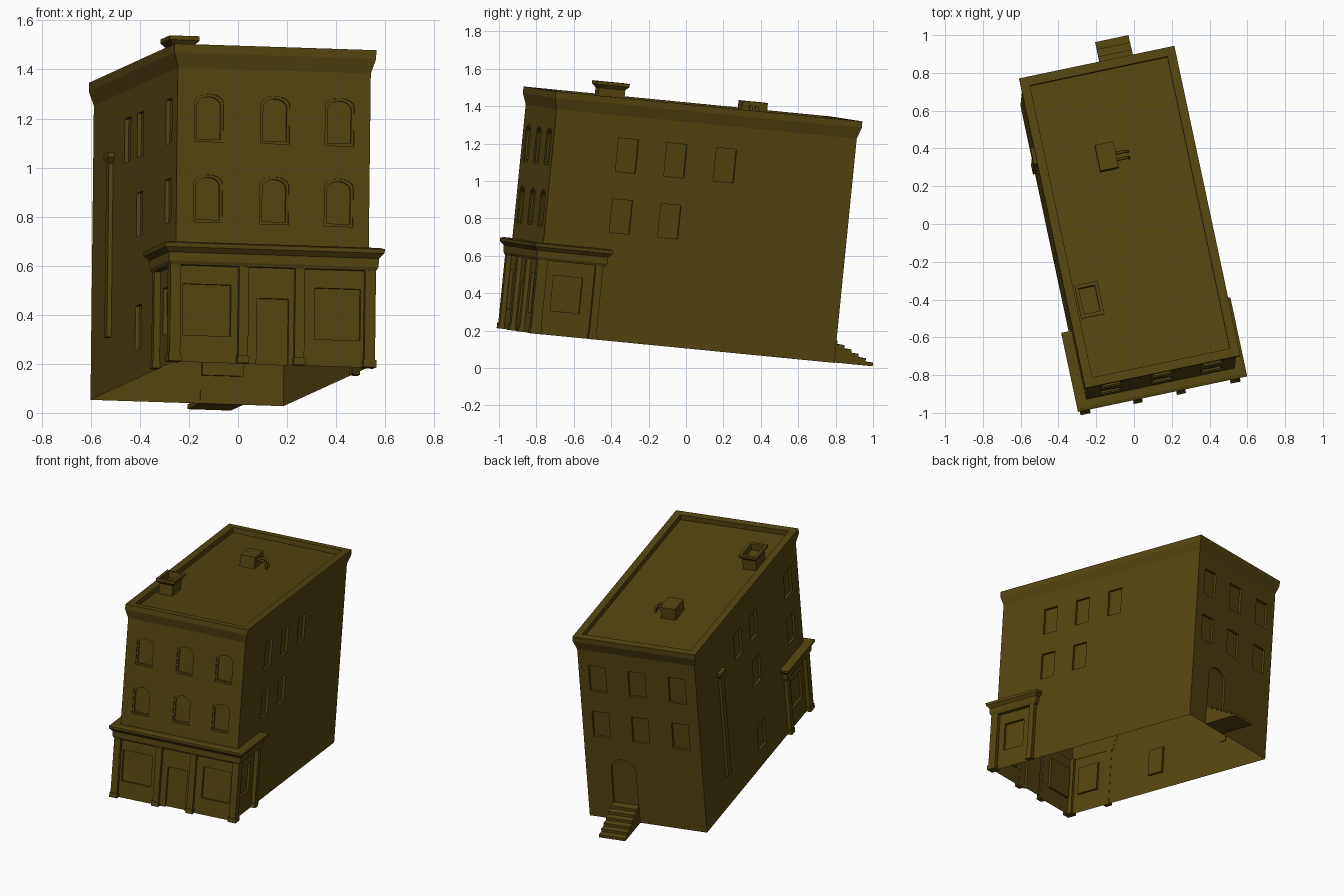
import bpy, bmesh, math
from mathutils import Matrix, Vector

if "Cube" in bpy.data.objects:
    bpy.data.objects.remove(bpy.data.objects["Cube"])

# The whole building is turned and slightly tilted: local axes -> world
rot = Matrix(((0.9775, -0.205, 0.0114),
              (0.2086, 0.974, 0.0994),
              (-0.032, -0.095, 0.995))).to_quaternion().to_matrix().to_4x4()
PLACE = Matrix.Translation((-0.037, -0.092, 0.1185)) @ rot
HX, HY = 0.402, 0.824          # wall half width / half depth

mat = bpy.data.materials.new("dark olive")
mat.diffuse_color = (0.09, 0.062, 0.005, 1)
mat.use_nodes = True
mat.node_tree.nodes["Principled BSDF"].inputs["Base Color"].default_value = mat.diffuse_color


def finish(name, bm):
    bmesh.ops.recalc_face_normals(bm, faces=bm.faces)
    me = bpy.data.meshes.new(name)
    bm.to_mesh(me)
    bm.free()
    me.materials.append(mat)
    ob = bpy.data.objects.new(name, me)
    bpy.context.collection.objects.link(ob)
    return ob


def add_loft(bm, loops):
    rows = [[bm.verts.new(p) for p in lp] for lp in loops]
    n = len(rows[0])
    for a, b in zip(rows, rows[1:]):
        for i in range(n):
            j = (i + 1) % n
            bm.faces.new((a[i], a[j], b[j], b[i]))
    bm.faces.new(rows[0][::-1])
    bm.faces.new(rows[-1])


def loft(name, loops):
    bm = bmesh.new()
    add_loft(bm, loops)
    return finish(name, bm)


def rect(cx, cy, hx, hy, z):
    return [(cx - hx, cy - hy, z), (cx + hx, cy - hy, z),
            (cx + hx, cy + hy, z), (cx - hx, cy + hy, z)]


def box(name, x0, x1, y0, y1, z0, z1):
    cx, cy, hx, hy = (x0 + x1) / 2, (y0 + y1) / 2, (x1 - x0) / 2, (y1 - y0) / 2
    return loft(name, [rect(cx, cy, hx, hy, z0), rect(cx, cy, hx, hy, z1)])


# Main body: walls, flared cornice, parapet and sunken roof
levels = [(0, 0), (1.205, 0), (1.265, 0.018), (1.30, 0.018), (1.30, -0.03), (1.265, -0.03)]
body = loft("building_body", [rect(0, 0, HX + e, HY + e, z) for z, e in levels])

# Recess cutters for windows and doors
WALL = {
    "front": lambda s, w, d: (s, -HY - d, w),
    "back": lambda s, w, d: (s, HY + d, w),
    "right": lambda s, w, d: (HX + d, s, w),
    "left": lambda s, w, d: (-HX - d, s, w),
}
cut = bmesh.new()


def recess(side, s, w0, w1, width, rise=0.0, taper=0.0, depth=0.016):
    def outline(k):
        a, lo, hi = width / 2 - k, w0 + k, w1 - k
        pts = [(-a, lo), (a, lo)]
        if rise:
            for i in range(9):
                t = math.pi * i / 8
                pts.append((a * math.cos(t), hi - rise + rise * math.sin(t)))
        else:
            pts += [(a, hi), (-a, hi)]
        return pts
    f = WALL[side]
    steps = [(0.01, 0), (-0.006, 0), (-0.006, taper), (-depth, taper)] if taper else [(0.01, 0), (-depth, 0)]
    add_loft(cut, [[f(s + p, w, d) for p, w in outline(k)] for d, k in steps])


# Upper floors, front and back
for u in (-0.27, 0.006, 0.275):
    for w in (0.575, 0.905):
        recess("front", u, w, w + 0.195, 0.12, rise=0.035, taper=0.011)
        recess("back", u, w + 0.01, w + 0.19, 0.115)
# Side windows
for v, w in ((-0.416, 0.905), (-0.15, 0.905), (0.122, 0.905), (-0.416, 0.578), (-0.15, 0.578)):
    recess("right", v, w, w + 0.18, 0.11)
for v, w in ((0.15, 0.91), (-0.10, 0.91), (-0.66, 0.91), (-0.10, 0.583), (-0.66, 0.583), (-0.10, 0.12)):
    recess("left", v, w, w + 0.18, 0.115)
# Shop windows and doors
recess("front", -0.27, 0.11, 0.32, 0.20)
recess("front", 0.275, 0.11, 0.32, 0.19)
recess("front", 0.005, -0.01, 0.27, 0.133)
for side in ("left", "right"):
    recess(side, -0.67, 0.13, 0.32, 0.16)
recess("back", 0.145, 0.115, 0.44, 0.17, rise=0.085)

cutter = finish("recess_cutter", cut)
cutter.hide_render = True
mod = body.modifiers.new("recesses", "BOOLEAN")
mod.operation = "DIFFERENCE"
mod.solver = "EXACT"
mod.object = cutter
bpy.context.view_layer.objects.active = body
bpy.ops.object.modifier_apply(modifier=mod.name)
bpy.data.objects.remove(cutter)

# The shell is open underneath
bm = bmesh.new()
bm.from_mesh(body.data)
bmesh.ops.delete(bm, geom=[f for f in bm.faces if all(abs(v.co.z) < 1e-4 for v in f.verts)],
                 context="FACES")
bm.to_mesh(body.data)
bm.free()


# Shopfront fascia and cornice wrapping three sides
def wrap(e, z):
    vb, o = -0.506 + e, 0.002
    return [(x, y, z) for x, y in (
        (-HX - e, vb), (-HX - e, -HY - e), (HX + e, -HY - e), (HX + e, vb),
        (HX - o, vb), (HX - o, -HY + o), (-HX + o, -HY + o), (-HX + o, vb))]


loft("shopfront_cornice", [wrap(e, z) for z, e in
     ((0.395, 0.026), (0.41, 0.034), (0.445, 0.036), (0.465, 0.054), (0.482, 0.056), (0.488, 0.04))])

# Shopfront pilasters with small feet
for i, u in enumerate((-0.121, 0.113)):
    box(f"front_pilaster_{i}", u - 0.02, u + 0.02, -HY - 0.024, -HY + 0.002, 0, 0.40)
    box(f"front_pilaster_foot_{i}", u - 0.024, u + 0.024, -HY - 0.03, -HY + 0.002, 0, 0.03)
for name, s in (("left", -1), ("right", 1)):
    for part, g, h in (("pilaster", 0, 0.40), ("foot", 0.005, 0.03)):
        xs = sorted((s * (HX - 0.018 - g), s * (HX + 0.026 + g)))
        box(f"{name}_corner_{part}", *xs, -HY - 0.025 - g, -HY + 0.03 + g, 0, h)
        xs = sorted((s * (HX - 0.002), s * (HX + 0.026 + g)))
        box(f"{name}_side_{part}", *xs, -0.53 - g, -0.49 + g, 0, h)

# Back stairs
STEPS, RUN, RISE = 6, 0.246, 0.118
prof = [(HY - 0.002, 0), (HY + RUN, 0)]
for i in range(STEPS):
    y = HY + RUN * (1 - i / STEPS)
    z = RISE * (i + 1) / STEPS
    prof += [(y, z), (HY + RUN * (1 - (i + 1) / STEPS) - (0.002 if i == STEPS - 1 else 0), z)]
loft("back_stairs", [[(x, y, z) for y, z in prof] for x in (0.055, 0.235)])

# Wall duct with flared head on the left side
loft("wall_duct", [rect(-HX - 0.006, 0.455, hx, hy, z) for z, hx, hy in
     ((0.22, 0.012, 0.025), (0.93, 0.012, 0.025), (0.955, 0.02, 0.045), (0.973, 0.02, 0.045))])

# Hollow roof shaft with flared cap
loft("roof_shaft", [rect(-0.303, -0.393, hx, hy, z) for z, hx, hy in
     ((1.262, 0.046, 0.072), (1.335, 0.046, 0.072), (1.353, 0.0625, 0.09), (1.37, 0.0625, 0.09),
      (1.37, 0.044, 0.07), (1.325, 0.044, 0.07))])

# Roof cooling unit with two bent pipes
box("cooling_unit", -0.103, -0.003, 0.268, 0.408, 1.262, 1.343)
for i, v in enumerate((0.311, 0.345)):
    cu = bpy.data.curves.new(f"cooling_pipe_{i}", "CURVE")
    cu.dimensions = "3D"
    cu.bevel_depth = 0.008
    cu.bevel_resolution = 1
    cu.use_fill_caps = True
    pts = [(-0.006, 1.315), (0.03, 1.315), (0.05, 1.307), (0.06, 1.29), (0.062, 1.262)]
    sp = cu.splines.new("POLY")
    sp.points.add(len(pts) - 1)
    for p, (x, z) in zip(sp.points, pts):
        p.co = (x, v, z, 1)
    cu.materials.append(mat)
    bpy.context.collection.objects.link(bpy.data.objects.new(cu.name, cu))

# Turn and tilt everything into place
for ob in bpy.context.scene.objects:
    ob.data.transform(PLACE)
